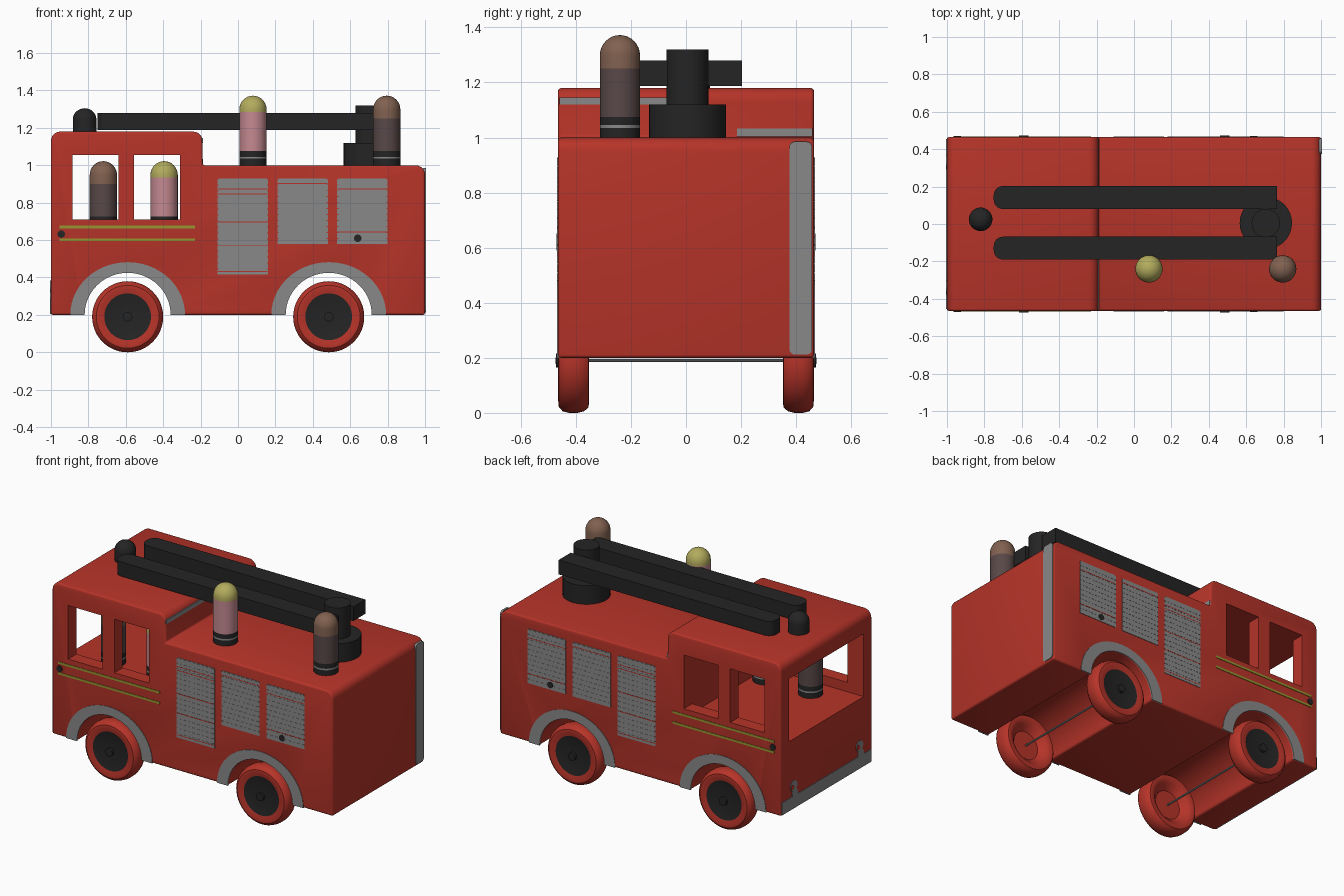
import bpy, bmesh, math
from mathutils import Vector

if "Cube" in bpy.data.objects:
    bpy.data.objects.remove(bpy.data.objects["Cube"])


def mat(name, r, g, b):
    m = bpy.data.materials.new(name)
    m.diffuse_color = (r, g, b, 1)
    m.use_nodes = True
    m.node_tree.nodes["Principled BSDF"].inputs["Base Color"].default_value = m.diffuse_color
    return m


RED = mat("red paint", .47, .034, .022)
GREY = mat("grey metal", .25, .25, .25)
BLACK = mat("black", .018, .018, .018)
LIME = mat("lime stripe", .30, .30, .03)
PINK = mat("pink body", .55, .25, .28)
BLOND = mat("yellow hair", .45, .41, .11)
DARK = mat("dark brown body", .10, .065, .065)
BROWN = mat("brown head", .22, .12, .08)


def finish(name, bm, mats):
    bmesh.ops.recalc_face_normals(bm, faces=bm.faces)
    me = bpy.data.meshes.new(name)
    bm.to_mesh(me)
    bm.free()
    for m in mats:
        me.materials.append(m)
    ob = bpy.data.objects.new(name, me)
    bpy.context.collection.objects.link(ob)
    return ob


def prism(name, pts, axis, lo, hi, m):
    """Extrude a 2D outline along an axis."""
    bm = bmesh.new()
    put = {'x': lambda p, t: (t, p[0], p[1]), 'y': lambda p, t: (p[0], t, p[1]),
           'z': lambda p, t: (p[0], p[1], t)}[axis]
    a = [bm.verts.new(put(p, lo)) for p in pts]
    b = [bm.verts.new(put(p, hi)) for p in pts]
    bm.faces.new(a)
    bm.faces.new(b)
    n = len(pts)
    for i in range(n):
        bm.faces.new((a[i], a[(i + 1) % n], b[(i + 1) % n], b[i]))
    return finish(name, bm, [m])


def lathe(name, prof, loc, axis, mats, ids, n=40, sign=1):
    """Revolve (radius, height) pairs; ids gives a material per band."""
    bm = bmesh.new()
    loc = Vector(loc)
    rings = []
    for r, h in prof:
        ring = []
        for i in range(1 if r == 0 else n):
            c, s = r * math.cos(math.tau * i / n), r * math.sin(math.tau * i / n)
            ring.append(bm.verts.new(loc + Vector((c, s, h) if axis == 'z' else (c, h * sign, s))))
        rings.append(ring)
    for k in range(len(prof) - 1):
        p, q = rings[k], rings[k + 1]
        for i in range(n):
            j = (i + 1) % n
            vs = [p[i % len(p)], p[j % len(p)], q[j % len(q)], q[i % len(q)]]
            f = bm.faces.new(list(dict.fromkeys(vs)))
            f.material_index = ids[k]
    return finish(name, bm, mats)


def arc(cx, cz, rx, rz, a0, a1, n):
    return [(cx + rx * math.cos(math.radians(a0 + (a1 - a0) * i / n)),
             cz + rz * math.sin(math.radians(a0 + (a1 - a0) * i / n))) for i in range(n + 1)]


def rect(x0, x1, z0, z1, r=0.0):
    if r == 0:
        return [(x0, z0), (x1, z0), (x1, z1), (x0, z1)]
    return (arc(x0 + r, z0 + r, r, r, 180, 270, 6) + arc(x1 - r, z0 + r, r, r, 270, 360, 6)
            + arc(x1 - r, z1 - r, r, r, 0, 90, 6) + arc(x0 + r, z1 - r, r, r, 90, 180, 6))


W = .465
AXLES = (-.59, .485)

# Body: side outline with wheel tunnels, then hollow cab and windows
outline = [(-1, .2)]
for x in AXLES:
    outline += arc(x, .2, .23, .225, 180, 0, 28)
outline += [(1, .2)] + arc(.95, .95, .05, .05, 0, 90, 6) + [(-.19, 1.0)]
outline += arc(-.24, 1.13, .05, .05, 0, 90, 6) + arc(-.95, 1.13, .05, .05, 90, 180, 6)
body = prism("truck_body", outline, 'y', -W, W, RED)
bpy.context.view_layer.objects.active = body
bev = body.modifiers.new("soft_edges", 'BEVEL')
bev.width, bev.segments, bev.limit_method = .012, 3, 'ANGLE'
bev.angle_limit = math.radians(50)
cutters = [prism("cab_cutter", rect(-1.2, -.31, .65, 1.055), 'y', -.38, .38, RED),
           prism("window_cutter", rect(-.885, -.64, .71, 1.055), 'y', -.6, .6, RED),
           prism("window_cutter", rect(-.555, -.31, .71, 1.055), 'y', -.6, .6, RED)]
for c in cutters:
    c.hide_render = True
    b = body.modifiers.new("cut", 'BOOLEAN')
    b.operation, b.object, b.solver = 'DIFFERENCE', c, 'EXACT'
for m in [m.name for m in body.modifiers]:
    bpy.ops.object.modifier_apply(modifier=m)
for c in cutters:
    bpy.data.objects.remove(c)

for side in (-1, 1):
    def plate(name, pts, m, t=.003):
        return prism(name, pts, 'y', side * (W - .004), side * (W + t), m)

    for x in AXLES:
        # Wheel arch trim
        plate("wheel_arch_trim", arc(x, .2, .307, .282, 180, 0, 28)
              + arc(x, .2, .23, .225, 0, 180, 28), GREY)
        # Wheel with dished back, black hub and pin
        prof = [(0, .40), (.09, .40), (.125, .365), (.15, .352), (.17, .354), (.184, .37),
                (.19, .395), (.19, .425), (.184, .448), (.168, .462), (.148, .464), (.125, .455),
                (.025, .455), (.025, .472), (0, .474)]
        lathe("wheel", prof, (x, 0, .19), 'y', [RED, BLACK], [0] * 11 + [1] * 3, 48, side)

    # Roller shutters: slats with slightly recessed backing
    for x0, z0 in ((-.11, .415), (.21, .58), (.53, .58)):
        plate("shutter_back", rect(x0 + .006, x0 + .264, z0, .93), GREY, .002)
        n = round((.93 - z0) / .032)
        h = (.93 - z0) / n
        for i in range(n):
            plate("shutter_slat", rect(x0, x0 + .27, z0 + i * h, z0 + i * h + h * .85), GREY, .003)
    for x0, zs in ((-.11, (.87, .845, .695, .57, .43)), (.21, (.9,)), (.53, (.87, .64))):
        for z in zs:
            plate("shutter_line", rect(x0 + .002, x0 + .268, z, z + .005), RED, .0035)

    # Cab stripes and black dots
    for z in (.602, .67):
        plate("cab_stripe", rect(-.955, -.23, z - .007, z + .007), LIME)
    for x, z in ((-.945, .632), (.64, .61)):
        plate("black_dot", arc(x, z, .02, .02, 0, 345, 23), BLACK, .005)

    # Front lamps above the bumper
    y = side * .335
    for dy, z, r in ((0, .35, .035), (-.012, .295, .03)):
        prism("front_lamp", arc(y + dy, z, r, r, 0, 345, 23), 'x', -1.004, -.99, GREY)
    prism("front_lamp_centre", arc(y + .015, .345, .016, .016, 0, 345, 23), 'x', -1.006, -.99, RED)

# Axles
for x in AXLES:
    lathe("axle", [(0, -.42), (.006, -.42), (.006, .42), (0, .42)], (x, 0, .19), 'y',
          [GREY], [0] * 3, 10)

# Bumper, rear strip and strips on the back of the cab
prism("front_bumper", rect(-.455, .455, .205, .285), 'x', -1.004, -.99, GREY)
prism("rear_strip", rect(.375, .458, .212, .985, .02), 'x', .99, 1.004, GREY)
prism("cab_back_strip", rect(-.46, -.07, 1.12, 1.145), 'x', -.2, -.186, GREY)
prism("cab_back_strip", rect(.185, .46, 1.003, 1.033), 'x', -.2, -.186, GREY)

# Ladder: turntable, column and two bars rounded at the front
lathe("ladder_turntable", [(0, .99), (.14, .99), (.14, 1.12), (0, 1.12)], (.705, .005, 0), 'z',
      [BLACK], [0] * 3, 32)
lathe("ladder_column", [(0, 1.1), (.076, 1.1), (.076, 1.32), (0, 1.32)], (.705, .005, 0), 'z',
      [BLACK], [0] * 3, 32)
for y0, y1 in ((-.19, -.068), (.08, .203)):
    pts = [(.765, y0), (.765, y1)] + arc(-.70, y1 - .05, .05, .05, 90, 180, 8) \
        + arc(-.70, y0 + .05, .05, .05, 180, 270, 8)
    prism("ladder_bar", pts, 'z', 1.188, 1.28, BLACK)


def dome(r, z0, z1, n=8):
    return [(r * math.cos(math.pi / 2 * i / n) if i < n else 0,
             z0 + (z1 - z0) * math.sin(math.pi / 2 * i / n)) for i in range(n + 1)]


# Cab beacon
lathe("beacon", [(0, 1.17), (.063, 1.17)] + dome(.063, 1.245, 1.305), (-.82, .025, 0), 'z',
      [BLACK], [0] * 10, 32)

# Peg figures: banded base, body and domed head
for x, z, shirt, head, split in ((.08, 1.0, PINK, BLOND, .285), (.795, 1.0, DARK, BROWN, .25),
                                 (-.395, .65, PINK, BLOND, .285), (-.72, .65, DARK, BROWN, .25)):
    r = .073
    bands = [(0, 0), (r, 0), (r, .035), (r, .045), (r, .075), (r, split)]
    lathe("peg_figure", bands + dome(r, .298, .372), (x, -.24, z), 'z',
          [BLACK, GREY, shirt, head], [0, 0, 1, 0, 2] + [3] * 9, 32)

# Smooth shading with sharp edges kept
for ob in bpy.data.objects:
    ob.select_set(ob.type == 'MESH')
bpy.context.view_layer.objects.active = body
bpy.ops.object.shade_smooth_by_angle(angle=math.radians(35))
